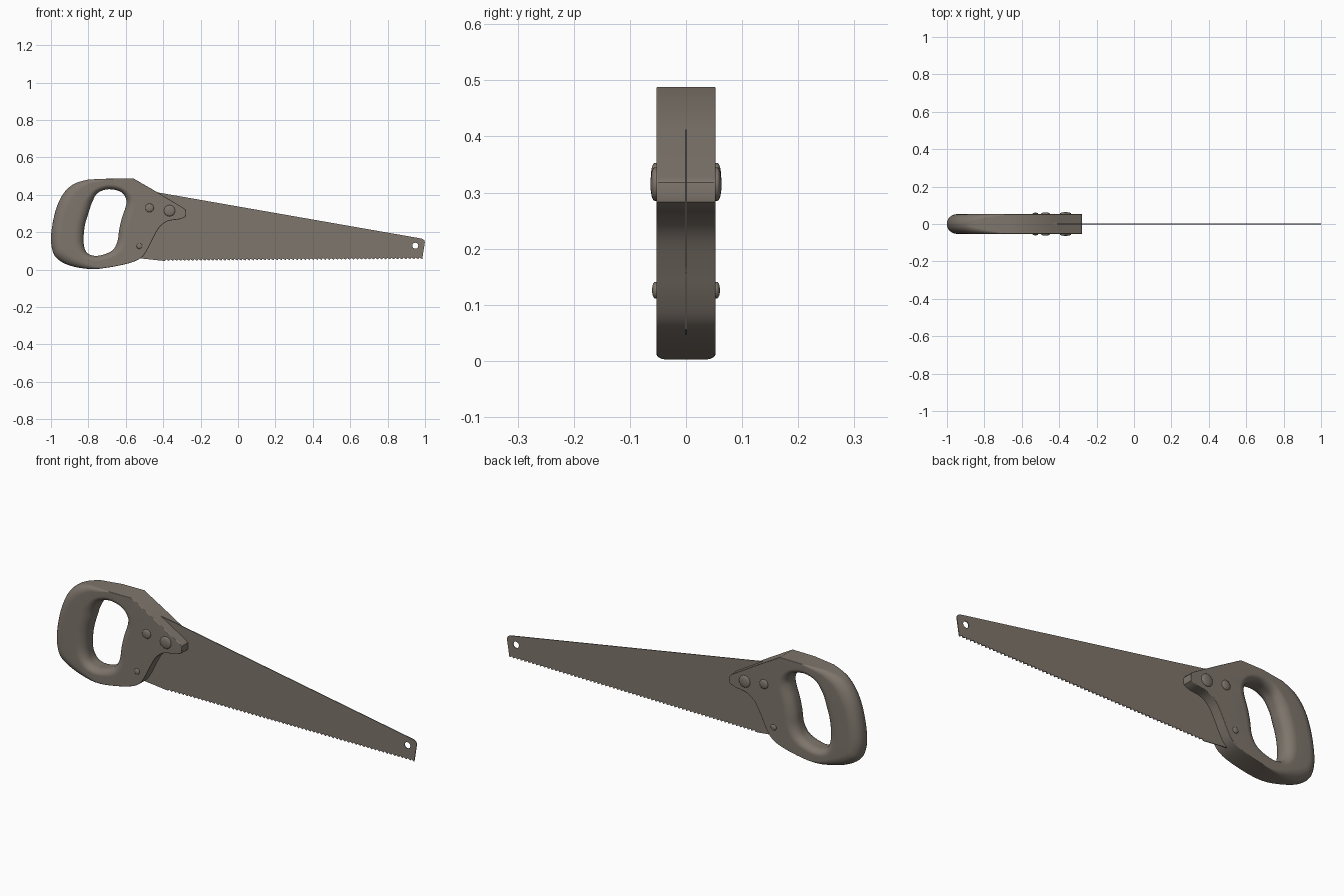
import bpy, bmesh, math
from mathutils import Vector

if "Cube" in bpy.data.objects:
    bpy.data.objects.remove(bpy.data.objects["Cube"])

W = 0.053          # half thickness of the handle
BLADE = 0.002      # half thickness of the blade

mat = bpy.data.materials.new("warm_grey")
mat.diffuse_color = (0.21, 0.18, 0.15, 1)
mat.use_nodes = True
mat.node_tree.nodes["Principled BSDF"].inputs["Base Color"].default_value = mat.diffuse_color


def finish(bm, name, angle=35):
    bmesh.ops.remove_doubles(bm, verts=bm.verts, dist=1e-5)
    bmesh.ops.recalc_face_normals(bm, faces=bm.faces)
    me = bpy.data.meshes.new(name)
    bm.to_mesh(me)
    bm.free()
    me.materials.append(mat)
    ob = bpy.data.objects.new(name, me)
    bpy.context.collection.objects.link(ob)
    bpy.ops.object.select_all(action='DESELECT')
    ob.select_set(True)
    bpy.context.view_layer.objects.active = ob
    bpy.ops.object.shade_smooth_by_angle(angle=math.radians(angle))
    return ob


def spline(pts, closed, steps=4):
    """Catmull-Rom curve through the points."""
    p = [Vector(q) for q in pts]
    n = len(p)
    out = []
    for i in range(n if closed else n - 1):
        get = (lambda k: p[k % n]) if closed else (lambda k: p[min(max(k, 0), n - 1)])
        a, b, c, d = (get(i + k) for k in (-1, 0, 1, 2))
        for s in range(steps):
            t = s / steps
            out.append(0.5 * (2 * b + (c - a) * t + (2 * a - 5 * b + 4 * c - d) * t * t
                              + (3 * b - a - 3 * c + d) * t ** 3))
    return out if closed else out + [p[-1]]


def smoothstep(a, b, x):
    t = min(max((x - a) / (b - a), 0), 1)
    return t * t * (3 - 2 * t)


def rounded_wall(bm, pts, radius, side, segs=6):
    """Wall along a closed outline, its rims rounded by radius(x, z); returns both rim loops."""
    n = len(pts)
    nor = []
    for i in range(n):
        d = (pts[(i + 1) % n] - pts[i]).normalized() + (pts[i] - pts[i - 1]).normalized()
        d.normalize()
        nor.append(Vector((-d.y, d.x)) * side)
    arc = [math.pi / 2 * k / segs for k in range(segs + 1)]
    rings = []
    for sgn, angles in ((-1, arc[::-1]), (1, arc)):
        for t in angles:
            ring = []
            for p, m in zip(pts, nor):
                r, depth = radius(p.x, p.y)
                q = p + m * r * (1 - math.cos(t))
                ring.append(bm.verts.new((q.x, sgn * (W - depth * (1 - math.sin(t))), q.y)))
            rings.append(ring)
    for a, b in zip(rings, rings[1:]):
        for i in range(n):
            j = (i + 1) % n
            bm.faces.new((a[i], a[j], b[j], b[i]))
    return rings[0], rings[-1]


def loop_edges(bm, ring):
    return [bm.edges.get((ring[i - 1], ring[i])) for i in range(len(ring))]


# Handle: clockwise outline (x, z), straight along the upper front, curved elsewhere
curve = [(-.28, .283), (-.31, .27), (-.375, .259), (-.42, .226), (-.453, .17), (-.482, .112),
         (-.517, .064), (-.58, .035), (-.69, .012), (-.79, .003), (-.9, .022), (-.968, .06),
         (-.994, .11), (-.999, .19), (-.977, .31), (-.938, .40), (-.88, .457), (-.8, .482)]
outer = spline(curve, False) + [Vector(q) for q in
         ((-.68, .487), (-.56, .488), (-.43, .413), (-.288, .328), (-.279, .318), (-.277, .298))]
# Finger opening
grip = [(-.69, .43), (-.625, .415), (-.597, .375), (-.601, .335), (-.621, .275), (-.635, .215),
        (-.645, .15), (-.675, .1), (-.75, .074), (-.805, .088), (-.825, .14), (-.82, .23),
        (-.797, .31), (-.78, .36), (-.75, .41)]
hole = spline(grip, True)


def outer_radius(x, z):
    k = 1 - smoothstep(-.95, -.68, x)
    return .003 + .052 * k, .003 + .047 * k


def hole_radius(x, z):
    k = smoothstep(.05, .16, z) * (1 - smoothstep(.33, .43, z))
    return .026 + .024 * k, .036 + .008 * k


bm = bmesh.new()
o_rims = rounded_wall(bm, outer, outer_radius, -1)
h_rims = rounded_wall(bm, hole, hole_radius, 1)
for o, h in zip(o_rims, h_rims):
    bmesh.ops.triangle_fill(bm, use_beauty=True, use_dissolve=False,
                            edges=loop_edges(bm, o) + loop_edges(bm, h))
handle = finish(bm, "handle")
handle.modifiers.new("even_shading", 'WEIGHTED_NORMAL').keep_sharp = True

# Blade: tapered plate with a toothed lower edge and a hanging hole
TEETH = 64
x0, z0, x1, z1 = -.39, .046, .985, .056
plate = [(-.5, .3), (-.43, .413), (.965, .169), (.985, .165), (.996, .157), (.999, .145), (x1, z1)]
for i in range(TEETH):
    t = 1 - (i + .75) / TEETH
    plate.append((x0 + (x1 - x0) * t, z0 + (z1 - z0) * t + .009))
    t = 1 - (i + 1) / TEETH
    plate.append((x0 + (x1 - x0) * t, z0 + (z1 - z0) * t))
plate.append((-.53, .061))
ring = [(.948 + .016 * math.cos(a), .128 + .016 * math.sin(a))
        for a in (math.tau * k / 20 for k in range(20))]
bm = bmesh.new()
sides = []
for y in (-BLADE, BLADE):
    loops = [[bm.verts.new((x, y, z)) for x, z in pts] for pts in (plate, ring)]
    edges = [bm.edges.new((l[i - 1], l[i])) for l in loops for i in range(len(l))]
    bmesh.ops.triangle_fill(bm, use_beauty=True, use_dissolve=False, edges=edges)
    sides.append(loops)
for a, b in zip(*sides):
    for i in range(len(a)):
        bm.faces.new((a[i - 1], a[i], b[i], b[i - 1]))
finish(bm, "blade", 30)

# Rivets: low domed heads on both sides of the handle
for name, x, z, r, top in (("large_rivet", -.366, .315, .030, .0635),
                           ("middle_rivet", -.473, .330, .023, .0625),
                           ("small_rivet", -.527, .126, .015, .0605)):
    bm = bmesh.new()
    prof = [(r, W - .004)] + [(r * math.cos(a), W + (top - W) * (.25 + .75 * math.sin(a)))
                              for a in (math.pi / 2 * k / 6 for k in range(6))]
    prof = [(q, -y) for q, y in prof[::-1]] + prof
    rows = [[bm.verts.new((x + q * math.cos(math.tau * k / 24), y, z + q * math.sin(math.tau * k / 24)))
             for k in range(24)] for q, y in prof]
    for a, b in zip(rows, rows[1:]):
        for i in range(24):
            bm.faces.new((a[i - 1], a[i], b[i], b[i - 1]))
    for row, y in ((rows[0], -top), (rows[-1], top)):
        tip = bm.verts.new((x, y, z))
        for i in range(24):
            bm.faces.new((row[i - 1], row[i], tip))
    finish(bm, name, 50)
